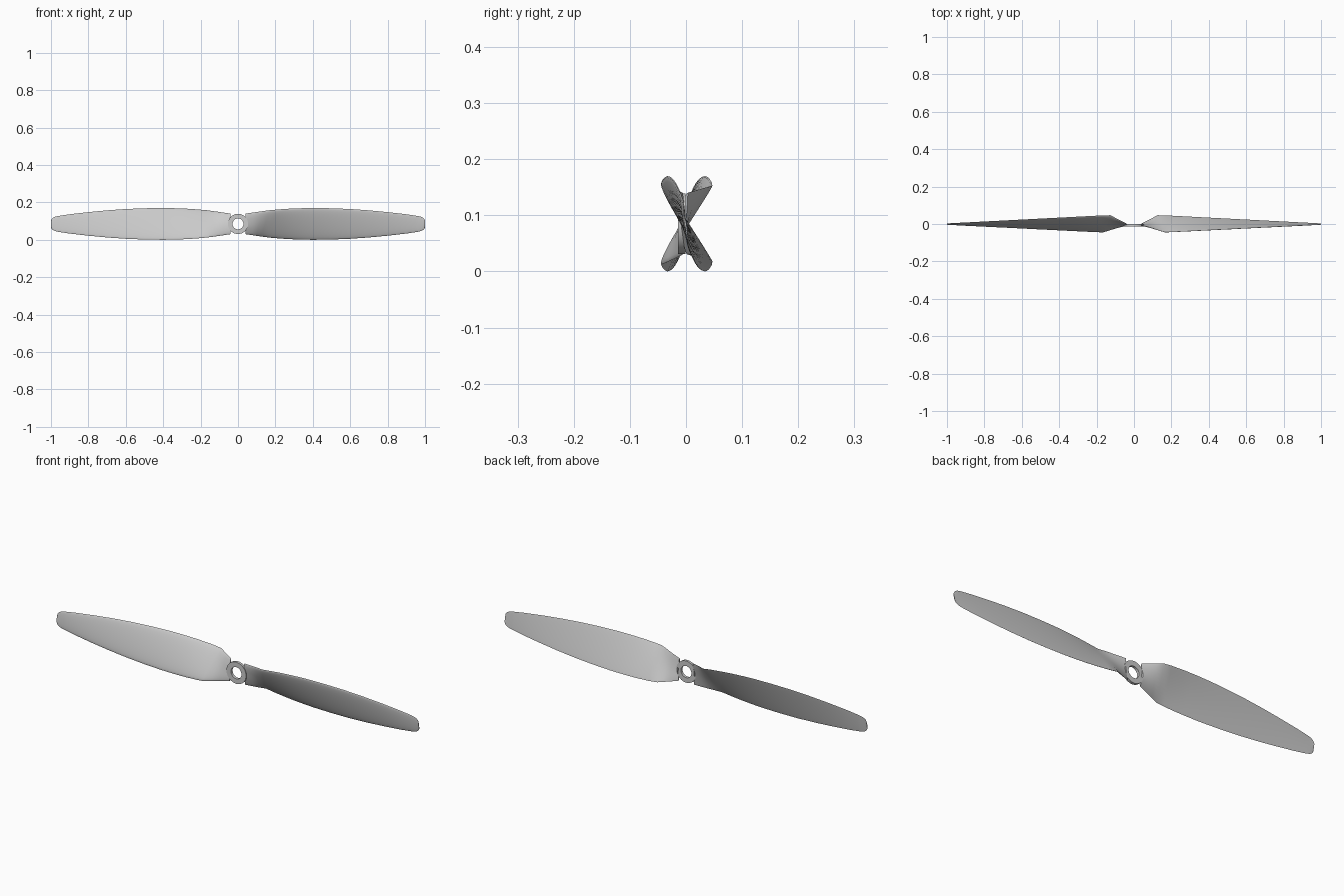
import bpy, bmesh, math
from mathutils import Matrix, Vector

if "Cube" in bpy.data.objects:
    bpy.data.objects.remove(bpy.data.objects["Cube"])

CZ = 0.085          # height of the propeller axis
N = 14              # points across the chord

# blade outline: distance from axis -> half width in z
OUTLINE = [(0.045, .055), (0.10, .064), (0.17, .0735), (0.25, .080), (0.32, .0835),
           (0.40, .085), (0.50, .0835), (0.60, .0795), (0.70, .0725), (0.80, .063),
           (0.90, .0515), (0.96, .0425), (0.98, .038), (0.992, .031), (0.998, .023),
           (1.0, .015)]


def lerp_table(table, x):
    if x <= table[0][0]:
        return table[0][1]
    for (x0, v0), (x1, v1) in zip(table, table[1:]):
        if x <= x1:
            return v0 + (v1 - v0) * (x - x0) / (x1 - x0)
    return table[-1][1]


# twist: y offset of the upper (front) and lower (back) blade edge
UPPER_Y = [(0.045, -0.006), (0.165, -0.044), (0.20, -0.043), (1.0, -0.003)]
LOWER_Y = [(0.045, 0.003), (0.125, 0.047), (0.17, 0.046), (1.0, 0.003)]
THICK = [(0.045, 0.009), (0.15, 0.012), (0.5, 0.010), (0.9, 0.006), (1.0, 0.003)]


def section(xu, xl):
    """Closed loop: flat back, convex front; xu/xl are x at upper/lower edge."""
    top = Vector((xu, lerp_table(UPPER_Y, xu), lerp_table(OUTLINE, xu)))
    low = Vector((xl, lerp_table(LOWER_Y, xl), -lerp_table(OUTLINE, xl)))
    chord = top - low
    normal = Vector((0, -chord.z, chord.y)).normalized()   # towards the front
    thick = lerp_table(THICK, (xu + xl) / 2)
    back, front = [], []
    for i in range(N + 1):
        t = 0.5 - 0.5 * math.cos(math.pi * i / N)
        p = low.lerp(top, t)
        if xu < 0.05:                                      # root wraps the hub
            p.x = max(0.04, math.sqrt(max(0, 0.05 ** 2 - p.z ** 2)))
        bulge = thick * math.sqrt(max(0, 4 * t * (1 - t)))
        back.append(p - normal * bulge * 0.15)
        front.append(p + normal * bulge * 0.85)
    return back + front[-2:0:-1]


def make_blade(name, angle):
    stations = [(0.045, 0.045), (0.085, 0.075), (0.125, 0.10), (0.165, 0.125),
                (0.20, 0.17)]
    x = 0.25
    while x < 0.955:
        stations.append((x, x))
        x += 0.05
    stations += [(v, v) for v in (0.96, 0.98, 0.992, 0.998, 1.0)]
    bm = bmesh.new()
    rows = [[bm.verts.new(p) for p in section(*s)] for s in stations]
    count = len(rows[0])
    for a, b in zip(rows, rows[1:]):
        for i in range(count):
            j = (i + 1) % count
            bm.faces.new((a[i], a[j], b[j], b[i]))
    bm.faces.new(rows[0])
    bm.faces.new(rows[-1])
    bm.transform(Matrix.Translation((0, 0, CZ)) @ Matrix.Rotation(angle, 4, 'Y'))
    finish(bm, name)


def finish(bm, name):
    bmesh.ops.recalc_face_normals(bm, faces=bm.faces)
    mesh = bpy.data.meshes.new(name)
    bm.to_mesh(mesh)
    bm.free()
    obj = bpy.data.objects.new(name, mesh)
    bpy.context.collection.objects.link(obj)
    bpy.ops.object.select_all(action='DESELECT')
    obj.select_set(True)
    bpy.context.view_layer.objects.active = obj
    bpy.ops.object.shade_smooth_by_angle(angle=math.radians(30))


def make_hub():
    bm = bmesh.new()
    sides = 48
    profile = [(0.029, -0.014), (0.054, -0.014), (0.054, -0.001), (0.029, -0.001)]
    rings = []
    for k in range(sides):
        a = 2 * math.pi * k / sides
        rings.append([bm.verts.new((r * math.cos(a), y, CZ + r * math.sin(a)))
                      for r, y in profile])
    for k in range(sides):
        a, b = rings[k], rings[(k + 1) % sides]
        for i in range(4):
            j = (i + 1) % 4
            bm.faces.new((a[i], a[j], b[j], b[i]))
    finish(bm, "hub_ring")


# two blades, half a turn apart about the hub axis
make_blade("right_blade", 0)
make_blade("left_blade", math.pi)
make_hub()
